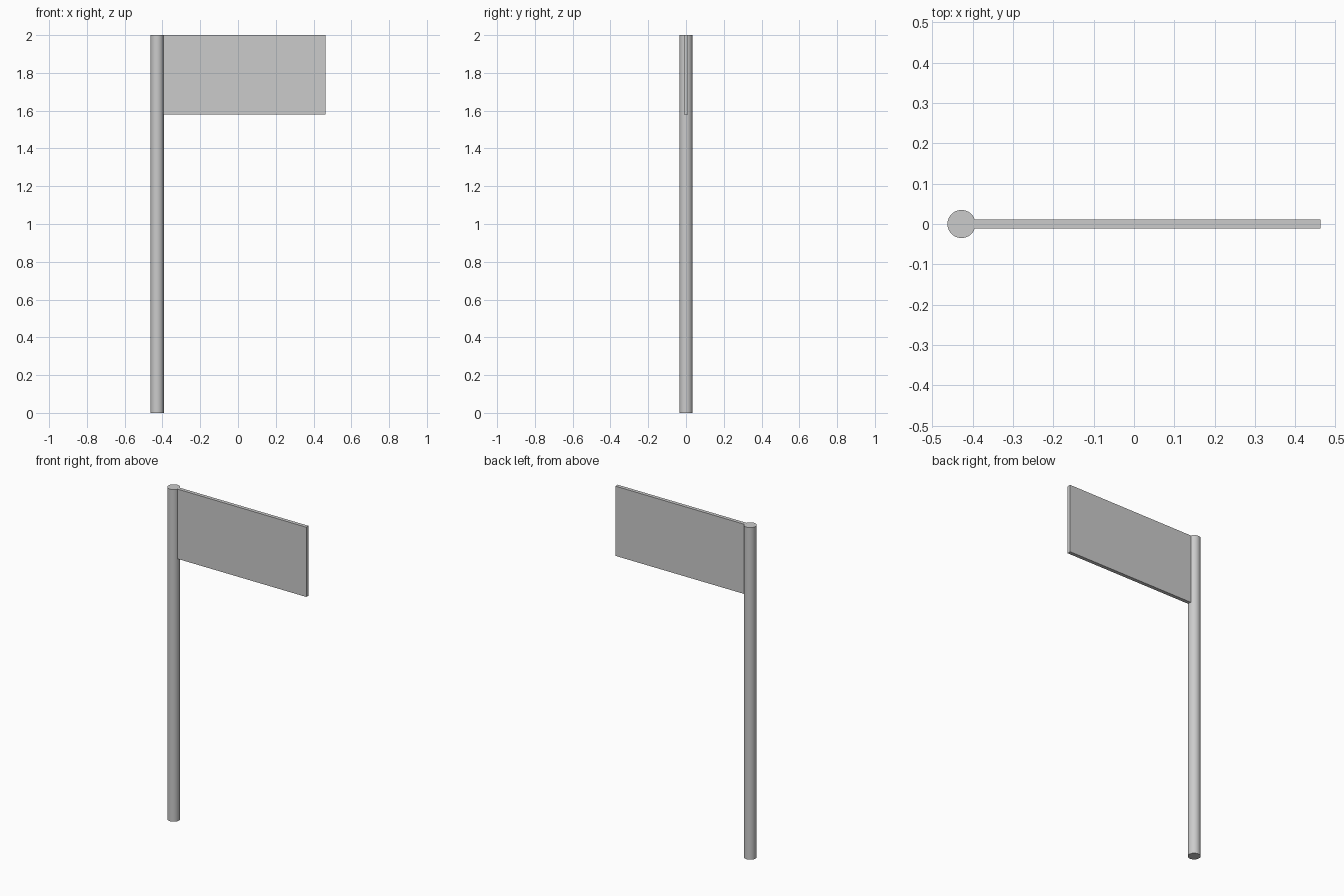
import bpy

if "Cube" in bpy.data.objects:
    bpy.data.objects.remove(bpy.data.objects["Cube"])

POLE_R = 0.035
POLE_X = -0.428
HEIGHT = 2.0

# Round upright pole
bpy.ops.mesh.primitive_cylinder_add(vertices=24, radius=POLE_R, depth=HEIGHT,
                                    location=(POLE_X, 0, HEIGHT / 2))
pole = bpy.context.object
pole.name = "pole"
bpy.ops.object.shade_smooth_by_angle()

# Flat sign board, set slightly into the pole and flush with its top
x0, x1, z0 = POLE_X + POLE_R - 0.004, 0.463, 1.58
bpy.ops.mesh.primitive_cube_add(size=1, location=((x0 + x1) / 2, 0, (z0 + HEIGHT) / 2))
board = bpy.context.object
board.name = "sign_board"
board.scale = (x1 - x0, 0.022, HEIGHT - z0)
bpy.ops.object.transform_apply(location=False, rotation=False, scale=True)
